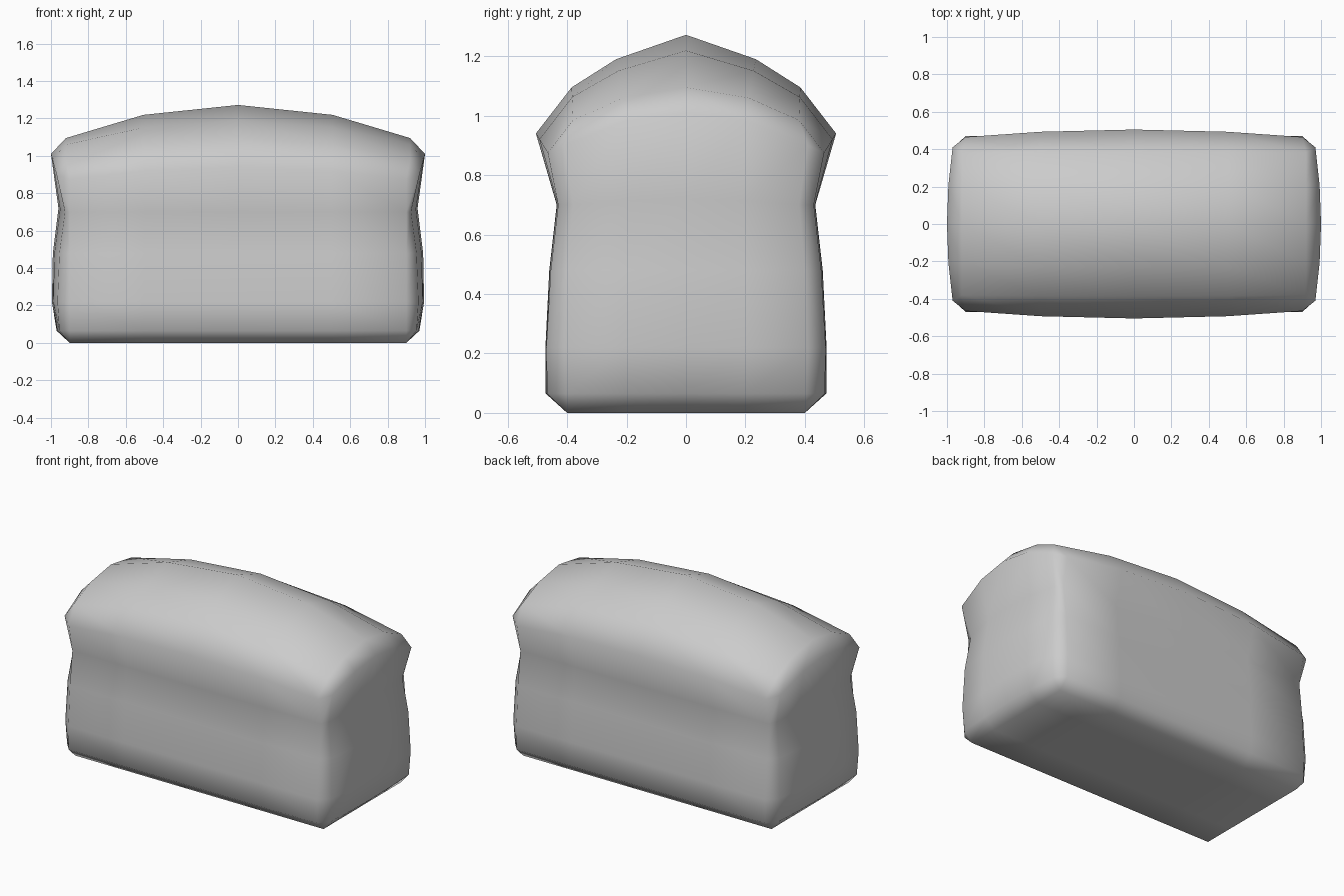
import bpy, bmesh

if "Cube" in bpy.data.objects:
    bpy.data.objects.remove(bpy.data.objects["Cube"])

# Half cross-section (y, z) from bottom edge up to the ridge, mid-loaf and at the ends
MID = [(.40, 0), (.472, .065), (.473, .22), (.46, .48), (.435, .70),
       (.505, .94), (.385, 1.095), (.235, 1.19), (0, 1.272)]
END = [(.40, 0), (.467, .065), (.470, .22), (.455, .48), (.43, .70),
       (.465, .875), (.38, .985), (.21, 1.06), (0, 1.095)]
# End cap rows: half width, corner z, centre z, corner x, centre x
CAP = [(.405, .065, .065, .955, .97), (.41, .22, .22, .965, .995), (.40, .48, .48, .955, .99),
       (.38, .70, .72, .925, .96), (.41, .90, 1.01, .97, 1.0)]

bm = bmesh.new()


def ring(x, t):
    half = [(a[0] + (b[0] - a[0]) * t, a[1] + (b[1] - a[1]) * t) for a, b in zip(MID, END)]
    base = [(-.2, 0), (0, 0), (.2, 0)]
    pts = base + half + [(-y, z) for y, z in half[-2::-1]]
    s = 1 if x > 0 else -1
    return [bm.verts.new((x + (s * .02 * t if z > .95 else 0), y, z)) for y, z in pts]


# Loaf body lofted along x
rings = [ring(x, t) for x, t in ((-.9, 1), (-.5, .3), (0, 0), (.5, .3), (.9, 1))]
n = len(rings[0])
for a, b in zip(rings, rings[1:]):
    for i in range(n):
        j = (i + 1) % n
        bm.faces.new((a[i], a[j], b[j], b[i]))

# Bulging end caps joined to the outer rings
for r, s in ((rings[0], -1), (rings[-1], 1)):
    rows = []
    for w, z1, z0, x1, x0 in CAP:
        rows.append([bm.verts.new((s * (x0 + (x1 - x0) * f * f), w * f, z0 + (z1 - z0) * f * f))
                     for f in (-1, -.5, 0, .5, 1)])
    for a, b in zip(rows, rows[1:]):
        for i in range(4):
            bm.faces.new((a[i], a[i + 1], b[i + 1], b[i]))
    bottom = [r[-1], r[0], r[1], r[2], r[3]]
    right, top, left = r[4:9], r[9:14][::-1], r[14:19][::-1]
    edges = ((bottom, rows[0]), (top, rows[-1]),
             (left, [q[0] for q in rows]), (right, [q[-1] for q in rows]))
    for outer, inner in edges:
        for i in range(4):
            bm.faces.new((outer[i], outer[i + 1], inner[i + 1], inner[i]))
    for k, side, c in ((0, bottom, left[0]), (-1, top, left[-1])):
        bm.faces.new((side[0], c, rows[k][0]))
        bm.faces.new((side[-1], (right[0] if k == 0 else right[-1]), rows[k][-1]))

bmesh.ops.recalc_face_normals(bm, faces=bm.faces)
for f in bm.faces:
    f.smooth = True
mesh = bpy.data.meshes.new("bread_loaf")
bm.to_mesh(mesh)
bm.free()
loaf = bpy.data.objects.new("bread_loaf", mesh)
bpy.context.collection.objects.link(loaf)
